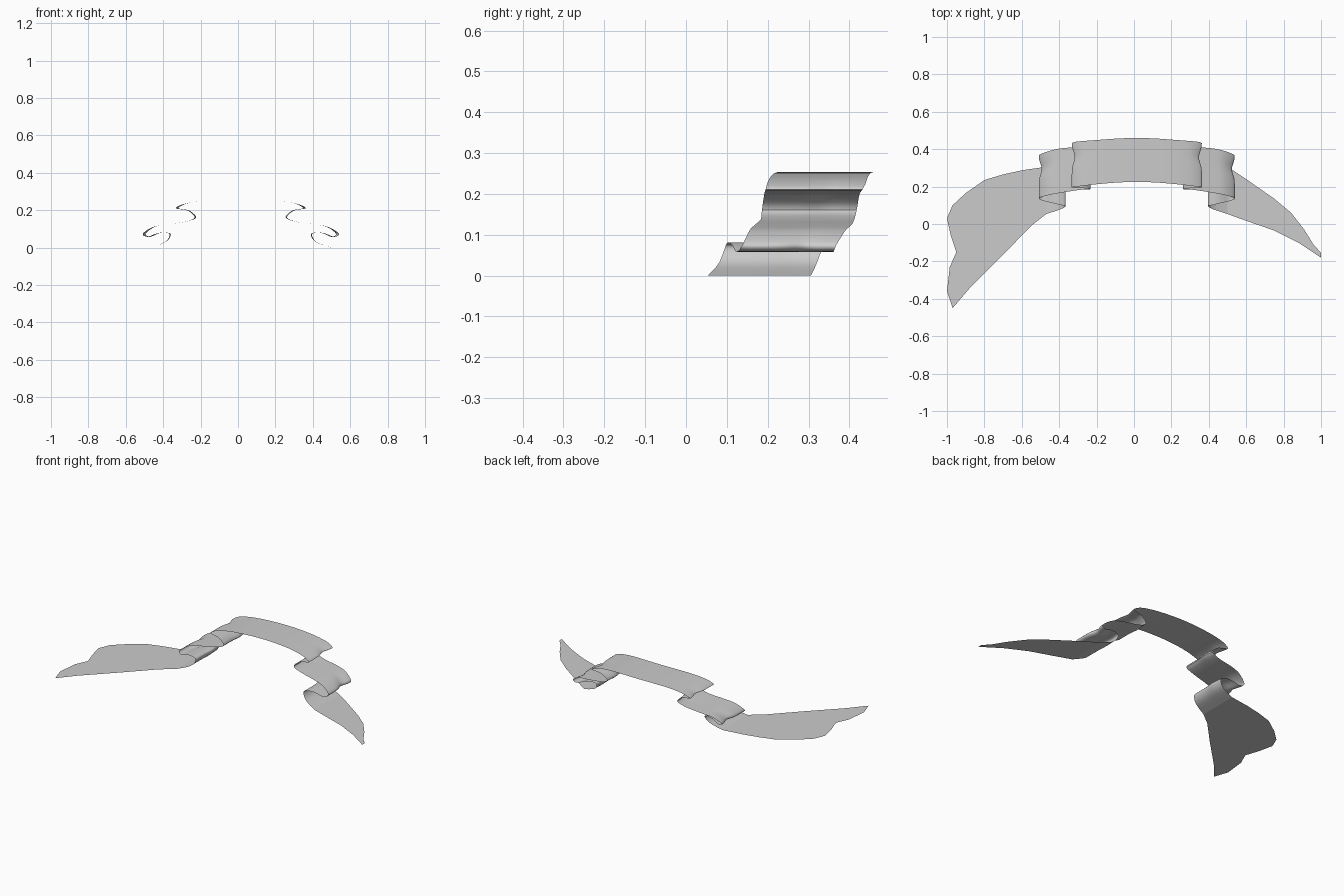
import bpy, bmesh, math
from mathutils import Vector

if "Cube" in bpy.data.objects:
    bpy.data.objects.remove(bpy.data.objects["Cube"])

mat = bpy.data.materials.new("ribbon_grey")
mat.diffuse_color = (0.6, 0.6, 0.6, 1)
mat.use_nodes = True
mat.node_tree.nodes["Principled BSDF"].inputs["Base Color"].default_value = mat.diffuse_color
CENTRE = 0.015      # mirror line of the folded band
ACROSS = 14         # divisions over the ribbon width

# Half profile of the folded band: x from mirror line, z, front y, back y, edge waviness
PROFILE = [
    (0.000, 0.254, 0.225, 0.460, 0),
    (0.100, 0.253, 0.222, 0.457, 0),
    (0.200, 0.249, 0.214, 0.450, 0),
    (0.280, 0.239, 0.205, 0.444, 0.2),
    (0.325, 0.226, 0.199, 0.440, 0.7),
    (0.348, 0.211, 0.195, 0.432, 1),
    (0.320, 0.205, 0.193, 0.428, 1),
    (0.280, 0.196, 0.191, 0.424, 0.6),
    (0.247, 0.161, 0.186, 0.418, 0.5),
    (0.300, 0.138, 0.183, 0.412, 0.2),
    (0.400, 0.124, 0.168, 0.405, 0),
    (0.470, 0.110, 0.155, 0.390, 0.5),
    (0.524, 0.075, 0.138, 0.368, 1),
    (0.500, 0.058, 0.124, 0.360, 1),
    (0.450, 0.076, 0.112, 0.350, 0.6),
    (0.410, 0.081, 0.102, 0.342, 0.5),
    (0.380, 0.070, 0.096, 0.335, 0.4),
    (0.405, 0.030, 0.080, 0.320, 0.2),
    (0.485, 0.000, 0.053, 0.306, 0),
]


def smooth_path(points, steps):
    """Catmull-Rom interpolation through the points."""
    pts = [Vector(p) for p in points]
    out = []
    for i in range(len(pts) - 1):
        a, b, c = pts[max(i - 1, 0)], pts[i], pts[i + 1]
        d = pts[min(i + 2, len(pts) - 1)]
        for k in range(steps):
            t = k / steps
            out.append(0.5 * (2 * b + (c - a) * t + (2 * a - 5 * b + 4 * c - d) * t * t
                              + (3 * b - a - 3 * c + d) * t ** 3))
    return out + [pts[-1]]


def finish(name, bm):
    me = bpy.data.meshes.new(name)
    bm.to_mesh(me)
    bm.free()
    me.materials.append(mat)
    ob = bpy.data.objects.new(name, me)
    bpy.context.collection.objects.link(ob)
    return ob


# Folded band: the half profile mirrored and swept across the width
right = PROFILE
left = [(-x, z, f, b, w) for x, z, f, b, w in PROFILE[:0:-1]]
bm = bmesh.new()
rows = []
path = smooth_path(left + right, 4)
for i, (x, z, yf, yb, wave) in enumerate(path):
    side = -1 if i < len(path) // 2 else 1
    row = []
    for j in range(ACROSS + 1):
        t = j / ACROSS
        dip = wave * math.exp(-((t - 0.68) / 0.17) ** 2)
        row.append(bm.verts.new((CENTRE + x - side * 0.016 * dip,
                                 yf + (yb - yf) * t, max(z, 0))))
    rows.append(row)
for a, b in zip(rows, rows[1:]):
    for j in range(ACROSS):
        f = bm.faces.new((a[j], b[j], b[j + 1], a[j + 1]))
        f.smooth = True
band = finish("folded_band", bm)
bpy.context.view_layer.objects.active = band
band.select_set(True)
bpy.ops.object.shade_smooth_by_angle(angle=math.radians(50))


# Flat tails lying on the ground
def tail(name, outline):
    bm = bmesh.new()
    face = bm.faces.new([bm.verts.new((x, y, 0)) for x, y in outline])
    face.normal_update()
    if face.normal.z < 0:
        face.normal_flip()
    bmesh.ops.triangulate(bm, faces=[face])
    return finish(name, bm)


tail("left_tail", [
    (-0.47, 0.053), (-0.55, -0.01), (-0.70, -0.165), (-0.88, -0.345), (-0.97, -0.45),
    (-1.0, -0.36), (-0.985, -0.23), (-0.95, -0.15), (-0.98, -0.06), (-1.0, 0.03),
    (-0.97, 0.10), (-0.90, 0.165), (-0.80, 0.235), (-0.70, 0.265), (-0.60, 0.287),
    (-0.47, 0.306)])
tail("right_tail", [
    (0.50, 0.053), (0.62, 0.01), (0.75, -0.035), (0.88, -0.10), (1.0, -0.18),
    (1.0, -0.155), (0.96, -0.11), (0.91, -0.03), (0.84, 0.06), (0.75, 0.135),
    (0.60, 0.24), (0.50, 0.306)])
